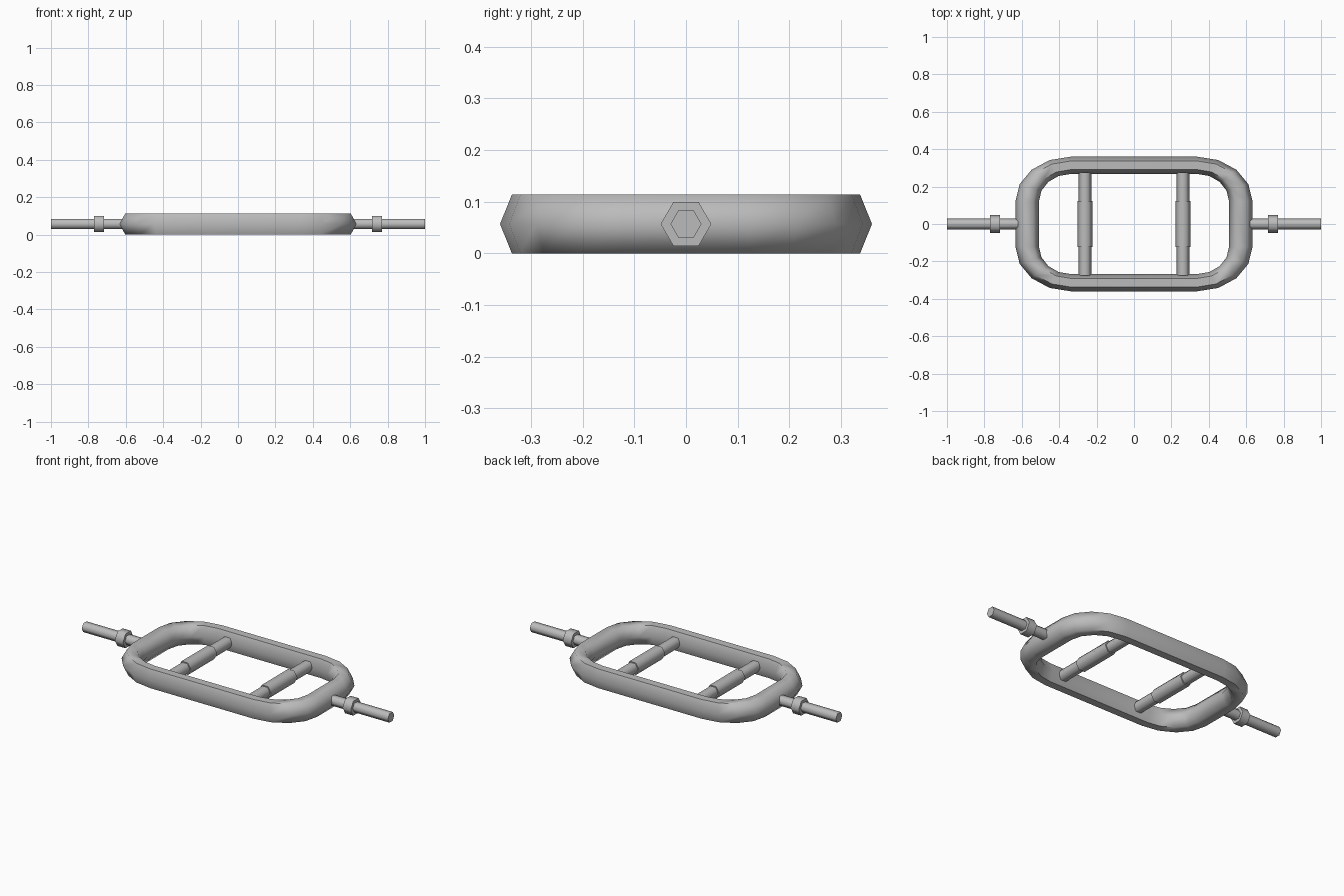
import bpy, bmesh, math
from math import cos, sin, pi
from mathutils import Matrix, Vector

cube = bpy.data.objects.get("Cube")
if cube:
    bpy.data.objects.remove(cube, do_unlink=True)

steel = bpy.data.materials.new("steel_grey")
steel.use_nodes = True
grey = (0.5, 0.5, 0.5, 1)
steel.diffuse_color = grey
steel.node_tree.nodes["Principled BSDF"].inputs["Base Color"].default_value = grey

MID = 0.057   # height of the bar axis
SIDES = 6


def finish(name, bm):
    bmesh.ops.recalc_face_normals(bm, faces=bm.faces)
    mesh = bpy.data.meshes.new(name)
    bm.to_mesh(mesh)
    bm.free()
    mesh.materials.append(steel)
    obj = bpy.data.objects.new(name, mesh)
    bpy.context.collection.objects.link(obj)
    bpy.ops.object.select_all(action="DESELECT")
    obj.select_set(True)
    bpy.context.view_layer.objects.active = obj
    bpy.ops.object.shade_smooth_by_angle(angle=math.radians(65))
    return obj


def hex_bar(name, axis, radius, length, centre):
    """Six-sided bar along x or y with flats on top and bottom."""
    bm = bmesh.new()
    bmesh.ops.create_cone(bm, cap_ends=True, segments=SIDES,
                          radius1=radius, radius2=radius, depth=length)
    # Put a corner of the section on the horizontal axis
    corner = max(bm.verts, key=lambda v: v.co.x).co
    bm.transform(Matrix.Rotation(-math.atan2(corner.y, corner.x), 4, "Z"))
    bm.transform(Matrix.Rotation(pi / 2, 4, "X"))
    if axis == "x":
        bm.transform(Matrix.Rotation(pi / 2, 4, "Z"))
    bm.transform(Matrix.Translation(Vector(centre)))
    return finish(name, bm)


# Rounded rectangular frame: six-sided section swept around four corner arcs
bm = bmesh.new()
rings = []
for q, (sx, sy) in enumerate([(1, 1), (-1, 1), (-1, -1), (1, -1)]):
    for i in range(5):
        a = q * pi / 2 + i * pi / 8
        ring = []
        for k in range(SIDES):
            t = k * 2 * pi / SIDES
            x = sx * 0.337 + cos(a) * (0.234 + 0.063 * cos(t))
            y = sy * 0.122 + sin(a) * (0.192 + 0.046 * cos(t))
            ring.append(bm.verts.new((x, y, MID + 0.0655 * sin(t))))
        rings.append(ring)
for n, ring in enumerate(rings):
    after = rings[(n + 1) % len(rings)]
    for k in range(SIDES):
        j = (k + 1) % SIDES
        bm.faces.new((ring[k], ring[j], after[j], after[k]))
finish("frame", bm)

# Handles, grips, end sleeves and collars on both sides
for side, s in (("left", 1), ("right", -1)):
    hex_bar(side + "_handle", "y", 0.034, 0.55, (s * 0.262, 0, MID))
    hex_bar(side + "_grip", "y", 0.041, 0.245, (s * 0.262, 0, MID))
    hex_bar(side + "_sleeve", "x", 0.03, 0.38, (s * 0.81, 0, MID))
    hex_bar(side + "_collar", "x", 0.049, 0.053, (s * 0.744, 0, MID))
